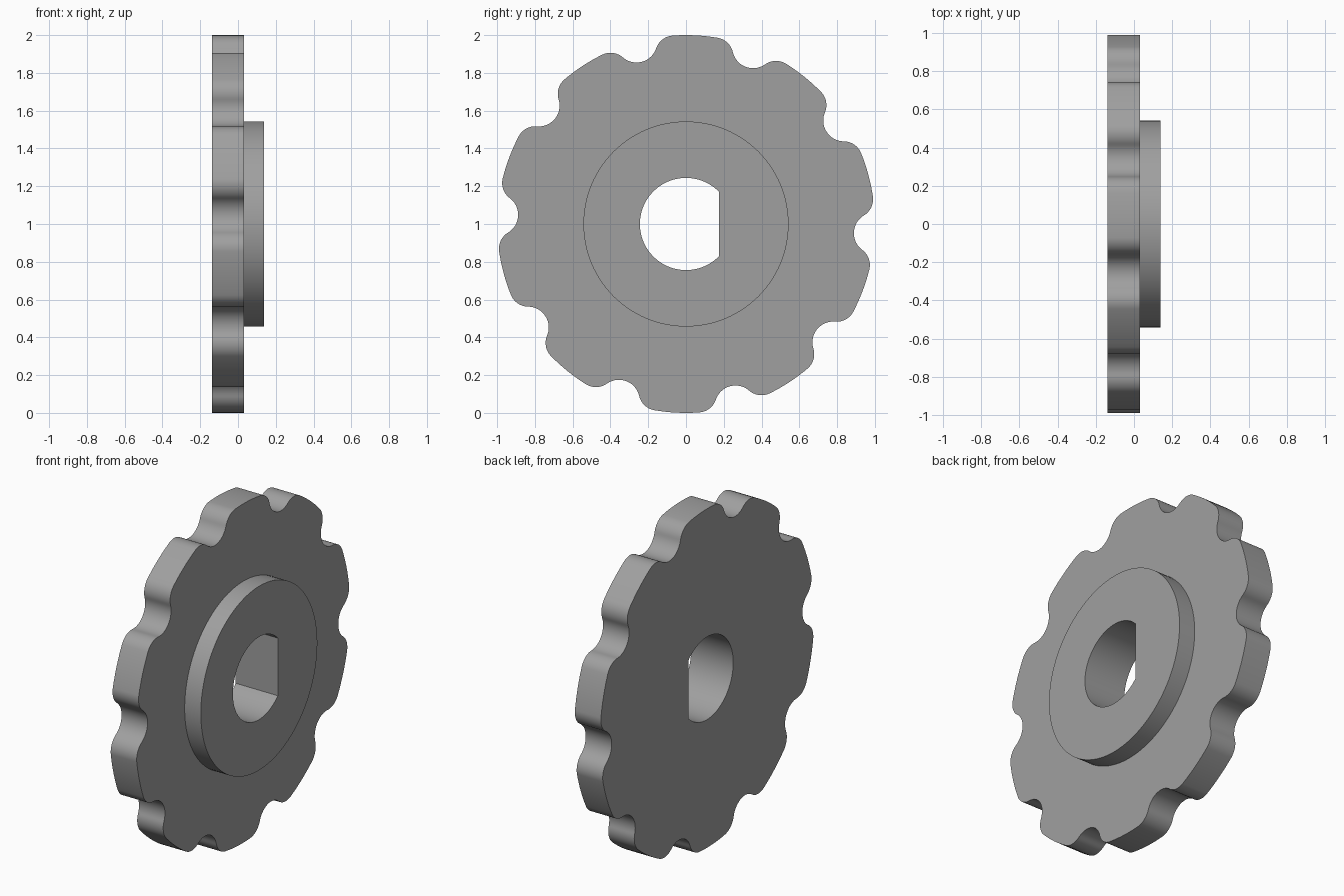
import bpy, bmesh, math
from math import sin, cos, atan2, pi, radians

if "Cube" in bpy.data.objects:
    bpy.data.objects.remove(bpy.data.objects["Cube"])

TEETH, PHASE = 10, radians(-2.8)
R_OUT, R_ROLLER, R_TIP = 1.0, 0.11, 0.10     # outer radius, valley radius, tooth corner radius
R_HUB, R_BORE, FLAT = 0.543, 0.244, 0.175
X_BACK, X_FACE, X_HUB = -0.1375, 0.032, 0.1375


def arc(cx, cy, r, a0, a1, n):
    return [(cx + r * cos(a0 + (a1 - a0) * i / n), cy + r * sin(a0 + (a1 - a0) * i / n))
            for i in range(n + 1)]


def tooth_outline():
    # half a valley along +x: concave arc, convex corner, then tooth top arc
    tx = R_OUT - R_TIP
    # corner centre: distance tx from the axis, R_ROLLER + R_TIP from the valley centre
    cx = (tx ** 2 + R_OUT ** 2 - (R_ROLLER + R_TIP) ** 2) / (2 * R_OUT)
    cy = math.sqrt(tx ** 2 - cx ** 2)
    join = atan2(cy, cx - R_OUT)
    top = atan2(cy, cx)
    half = arc(R_OUT, 0, R_ROLLER, pi, join, 10)
    half += arc(cx, cy, R_TIP, join - pi, top - 2 * pi if join - pi < top - pi else top, 12)[1:]
    half += arc(0, 0, R_OUT, top, pi / TEETH, 4)[1:]
    pitch = [(x, -y) for x, y in half[:0:-1]] + half[:-1]
    pts = []
    for k in range(TEETH):
        a = PHASE + k * 2 * pi / TEETH
        pts += [(x * cos(a) - y * sin(a), x * sin(a) + y * cos(a)) for x, y in pitch]
    return pts


bm = bmesh.new()


def ring(pts, x):
    vs = [bm.verts.new((x, y, z + 1)) for y, z in pts]
    return vs, [bm.edges.new((vs[i - 1], vs[i])) for i in range(len(vs))]


def wall(a, b):
    for i in range(len(a[0])):
        bm.faces.new((a[0][i - 1], a[0][i], b[0][i], b[0][i - 1]))


def cap(outer, inner):
    bmesh.ops.triangle_fill(bm, edges=outer[1] + inner[1], use_beauty=True)


# profiles: toothed rim, round hub, D-shaped bore
teeth = tooth_outline()
hub = arc(0, 0, R_HUB, 0, 2 * pi, 96)[:-1]
d = math.acos(FLAT / R_BORE)
bore = arc(0, 0, R_BORE, d, 2 * pi - d, 64)

rim_back, rim_front = ring(teeth, X_BACK), ring(teeth, X_FACE)
hub_base, hub_top = ring(hub, X_FACE), ring(hub, X_HUB)
bore_back, bore_front = ring(bore, X_BACK), ring(bore, X_HUB)

# flat faces
cap(rim_back, bore_back)
cap(rim_front, hub_base)
cap(hub_top, bore_front)
# side walls
wall(rim_back, rim_front)
wall(hub_base, hub_top)
wall(bore_back, bore_front)
bmesh.ops.recalc_face_normals(bm, faces=bm.faces[:])

mesh = bpy.data.meshes.new("sprocket_wheel")
bm.to_mesh(mesh)
bm.free()
wheel = bpy.data.objects.new("sprocket_wheel", mesh)
bpy.context.collection.objects.link(wheel)

grey = bpy.data.materials.new("plain grey")
grey.diffuse_color = (0.35, 0.35, 0.35, 1)
grey.use_nodes = True
grey.node_tree.nodes["Principled BSDF"].inputs["Base Color"].default_value = grey.diffuse_color
mesh.materials.append(grey)

bpy.context.view_layer.objects.active = wheel
wheel.select_set(True)
bpy.ops.object.shade_smooth_by_angle(angle=radians(30))
